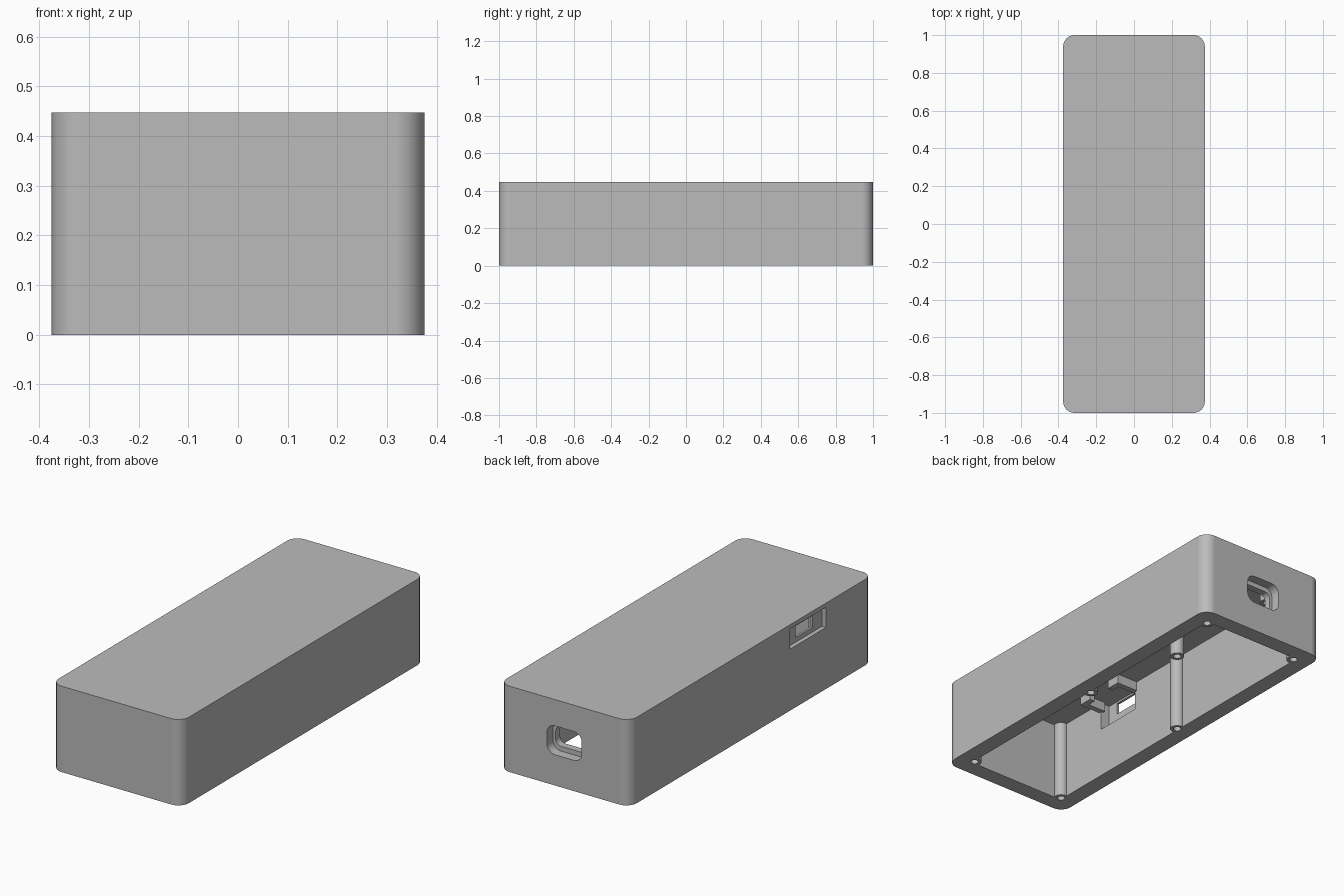
import bpy
import bmesh
import math
from mathutils import Matrix

cube = bpy.data.objects.get("Cube")
if cube:
    bpy.data.objects.remove(cube, do_unlink=True)

# Main measures
HALF_X, HALF_Y, HEIGHT = 0.375, 1.0, 0.447
WALL, CEILING = 0.087, 0.415
IN_X, IN_Y = HALF_X - WALL, HALF_Y - WALL
SWITCH_Y = -0.467
PORT_Z = 0.235

grey = bpy.data.materials.new("plain grey")
grey.use_nodes = True
colour = (0.5, 0.5, 0.5, 1)
grey.diffuse_color = colour
grey.node_tree.nodes["Principled BSDF"].inputs["Base Color"].default_value = colour


def prism(name, outline, low, high, turn=None):
    """Extrude a 2D outline between two heights, optionally turned."""
    bm = bmesh.new()
    face = bm.faces.new([bm.verts.new((x, y, low)) for x, y in outline])
    grown = bmesh.ops.extrude_face_region(bm, geom=[face])["geom"]
    for v in grown:
        if isinstance(v, bmesh.types.BMVert):
            v.co.z = high
    if turn:
        bmesh.ops.transform(bm, matrix=turn, verts=bm.verts)
    bmesh.ops.recalc_face_normals(bm, faces=bm.faces)
    mesh = bpy.data.meshes.new(name)
    bm.to_mesh(mesh)
    bm.free()
    obj = bpy.data.objects.new(name, mesh)
    bpy.context.collection.objects.link(obj)
    mesh.materials.append(grey)
    return obj


def rounded(half_w, half_h, radius, steps=8):
    """Rounded rectangle outline about the origin."""
    points = []
    for q, (sx, sy) in enumerate([(1, 1), (-1, 1), (-1, -1), (1, -1)]):
        for i in range(steps + 1):
            a = math.pi / 2 * (q + i / steps)
            points.append((sx * (half_w - radius) + radius * math.cos(a),
                           sy * (half_h - radius) + radius * math.sin(a)))
    return points


def block(name, x, y, z):
    return prism(name, [(x[0], y[0]), (x[1], y[0]), (x[1], y[1]), (x[0], y[1])], *z)


def cylinder(name, x, y, radius, low, high, sides=32):
    ring = [(x + radius * math.cos(2 * math.pi * i / sides),
             y + radius * math.sin(2 * math.pi * i / sides)) for i in range(sides)]
    return prism(name, ring, low, high)


def combine(target, other, operation):
    """Apply a boolean and drop the helper."""
    mod = target.modifiers.new("join", "BOOLEAN")
    mod.operation, mod.solver, mod.object = operation, "EXACT", other
    bpy.context.view_layer.objects.active = target
    bpy.ops.object.modifier_apply(modifier=mod.name)
    bpy.data.objects.remove(other, do_unlink=True)


# Shell, open underneath
case = prism("case_shell", rounded(HALF_X, HALF_Y, 0.06), 0, HEIGHT)
combine(case, block("cavity", (-IN_X, IN_X), (-IN_Y, IN_Y), (-0.1, CEILING)), "DIFFERENCE")

# Switch opening: pocket inside, recess outside, slot through the thin plate
for name, depth, half, z in [
        ("switch_pocket", (-0.34, -0.25), 0.13, (0.265, CEILING)),
        ("switch_recess", (-0.45, -0.352), 0.148, (0.32, 0.425)),
        ("switch_slot", (-0.4, -0.3), 0.07, (0.345, 0.405))]:
    combine(case, block(name, depth, (SWITCH_Y - half, SWITCH_Y + half), z), "DIFFERENCE")

# Port on the back: wide recess, then a smaller opening
stand = Matrix.Translation((0, 0, PORT_Z)) @ Matrix.Rotation(math.pi / 2, 4, "X")
for name, w, h, r, near, far in [("port_recess", 0.1, 0.075, 0.045, 0.95, 1.1),
                                 ("port_opening", 0.085, 0.05, 0.03, 0.85, 1.05)]:
    combine(case, prism(name, rounded(w, h, r), -far, -near, stand), "DIFFERENCE")

# Screw columns along the rim, then their holes
columns = [(sx * 0.281, y) for sx in (-1, 1) for y in (-0.9, 0, 0.9)]
for x, y in columns:
    combine(case, cylinder("column", x, y, 0.035, 0, CEILING + 0.01), "UNION")
for x, y in columns:
    combine(case, cylinder("screw_hole", x, y, 0.019, -0.1, 0.25), "DIFFERENCE")

# Hollow standoffs hanging from the ceiling
parts = [case]
for sx, side in ((-1, "right"), (1, "left")):
    for y, place in ((0.155, "middle"), (0.85, "back")):
        post = cylinder(f"standoff_{side}_{place}", sx * 0.15, y, 0.035, 0.3, CEILING + 0.01)
        combine(post, cylinder("bore", sx * 0.15, y, 0.019, 0.2, 0.4), "DIFFERENCE")
        parts.append(post)

# Hooked ribs that hold the switch
for s, place in ((-1, "front"), (1, "back")):
    edges = sorted((SWITCH_Y + s * 0.115, SWITCH_Y + s * 0.145))
    hook = sorted((SWITCH_Y + s * 0.07, SWITCH_Y + s * 0.145))
    rib = block(f"switch_rib_{place}", (-0.3, -0.165), edges, (0.365, CEILING + 0.01))
    combine(rib, block("hook", (-0.195, -0.165), hook, (0.365, CEILING + 0.01)), "UNION")
    parts.append(rib)

# Smooth rounded walls, keep edges crisp
for obj in parts:
    bpy.ops.object.select_all(action="DESELECT")
    obj.select_set(True)
    bpy.context.view_layer.objects.active = obj
    bpy.ops.object.shade_smooth_by_angle(angle=math.radians(30))
    weighted = obj.modifiers.new("clean_normals", "WEIGHTED_NORMAL")
    weighted.keep_sharp = True
